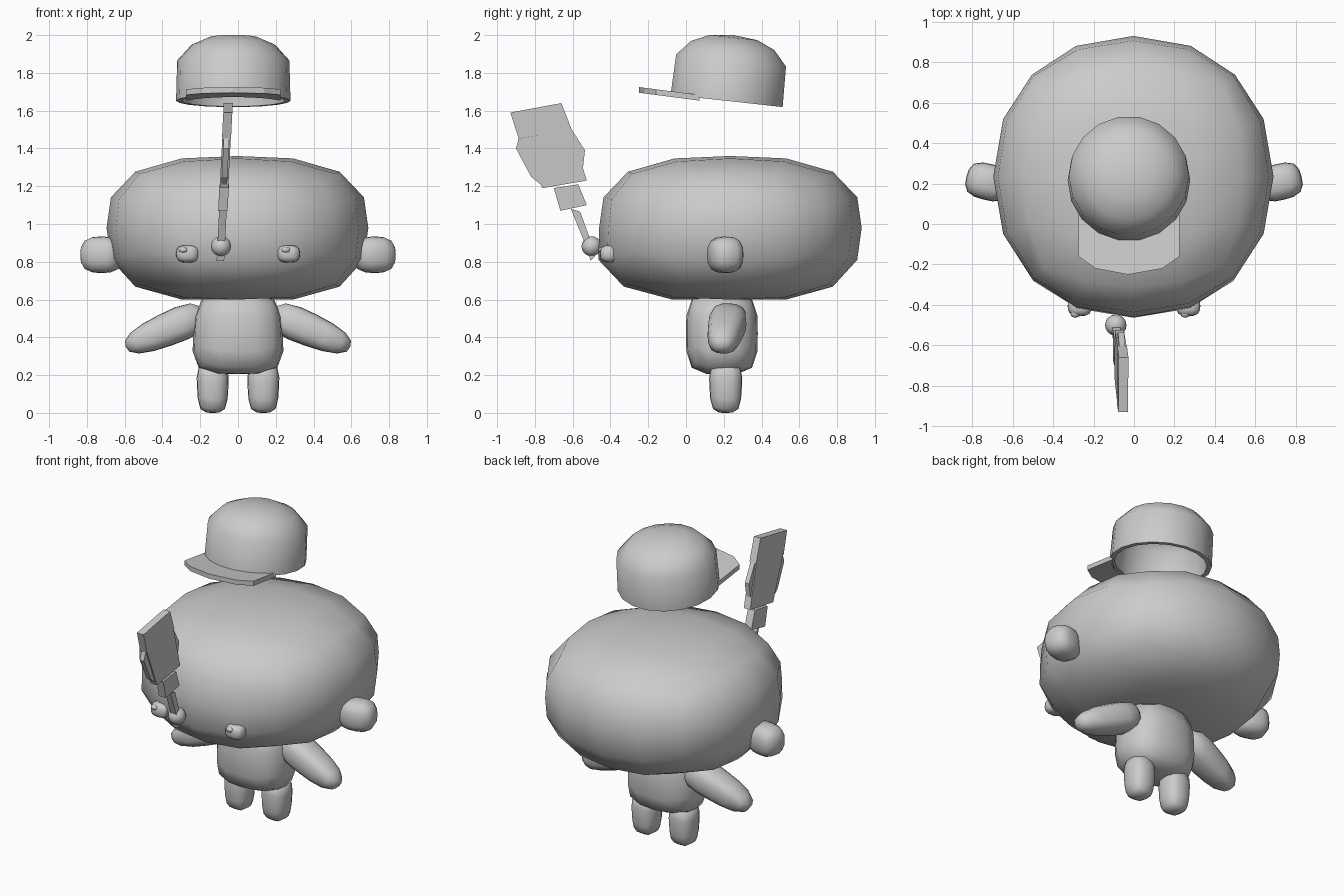
import bpy, bmesh, math
from mathutils import Matrix, Vector

if "Cube" in bpy.data.objects:
    bpy.data.objects.remove(bpy.data.objects["Cube"])

grey = bpy.data.materials.new("plain grey")
grey.diffuse_color = (0.6, 0.6, 0.6, 1)
grey.use_nodes = True
grey.node_tree.nodes["Principled BSDF"].inputs["Base Color"].default_value = grey.diffuse_color


def finish(name, bm, angle=None):
    bmesh.ops.recalc_face_normals(bm, faces=bm.faces)
    me = bpy.data.meshes.new(name)
    bm.to_mesh(me)
    bm.free()
    me.materials.append(grey)
    ob = bpy.data.objects.new(name, me)
    bpy.context.collection.objects.link(ob)
    if angle:
        bpy.ops.object.select_all(action='DESELECT')
        bpy.context.view_layer.objects.active = ob
        ob.select_set(True)
        bpy.ops.object.shade_smooth_by_angle(angle=math.radians(angle))
    return ob


def blob(name, centre, half, ph=2.3, pv=2.3, rot=None, shape=None, cuts=3):
    """Rounded cube made of a subdivided box swollen into a superellipsoid."""
    bm = bmesh.new()
    bmesh.ops.create_cube(bm, size=2)
    bmesh.ops.subdivide_edges(bm, edges=bm.edges[:], cuts=cuts, use_grid_fill=True)
    for v in bm.verts:
        p = Vector([c if abs(c) > 0.9 else c * 0.88 for c in v.co])
        n = ((abs(p.x) ** ph + abs(p.y) ** ph) ** (pv / ph) + abs(p.z) ** pv) ** (1 / pv)
        p = p / n
        if shape:
            p = shape(p)
        v.co = Vector([p[i] * half[i] for i in range(3)])
    if rot:
        bm.transform(rot)
    bm.transform(Matrix.Translation(centre))
    return finish(name, bm, 80)


def plate(name, outline, to_world):
    """Flat part: outline mapped to a pair of sides (0 and 1) and joined."""
    bm = bmesh.new()
    sides = [[bm.verts.new(to_world(a, b, s)) for a, b in outline] for s in (0, 1)]
    bm.faces.new(sides[0])
    bm.faces.new(sides[1][::-1])
    n = len(outline)
    for i in range(n):
        j = (i + 1) % n
        bm.faces.new((sides[0][i], sides[0][j], sides[1][j], sides[1][i]))
    bmesh.ops.triangulate(bm, faces=[f for f in bm.faces if len(f.verts) > 4])
    return finish(name, bm)


# head, slightly fuller at the lower front
def head_shape(p):
    if p.z < -0.3:
        p.z = max(-1, p.z * 1.05)
        if p.y < -0.3:
            p.y *= 1.04
    return p


blob("head", (-0.003, 0.235, 0.98), (0.693, 0.695, 0.38), 2.15, 2.8, shape=head_shape)


# torso, narrower at the top
def torso_shape(p):
    s = 0.96 - 0.05 * p.z
    return Vector((p.x * s, p.y, p.z))


blob("torso", (0, 0.19, 0.42), (0.247, 0.19, 0.215), 2.6, 4, shape=torso_shape)


# limbs taper towards their outer end
def leg_shape(p):
    return Vector((p.x * (0.95 + 0.08 * p.z), p.y * (0.95 + 0.08 * p.z), p.z))


def arm_shape(side):
    def shape(p):
        s = 1 - 0.18 * p.x * side
        return Vector((p.x, p.y * s, p.z * s))
    return shape


for side, label in ((-1, "left"), (1, "right")):
    blob(label + "_leg", (side * 0.134, 0.21, 0.13), (0.087, 0.09, 0.13), 2.6, 4, shape=leg_shape)
    tilt = Matrix.Rotation(side * math.radians(23), 4, 'Y') @ Matrix.Rotation(side * math.radians(-6), 4, 'Z')
    blob(label + "_arm", (side * 0.385, 0.21, 0.438), (0.228, 0.095, 0.088), 3.2, 2.8,
         rot=tilt, shape=arm_shape(side))
    turn = Matrix.Rotation(side * math.radians(14), 4, 'Z')
    blob(label + "_ear", (side * 0.722, 0.208, 0.837), (0.11, 0.09, 0.097), 3, 2.8, rot=turn)
    blob(label + "_eye", (side * 0.268, -0.405, 0.842), (0.06, 0.05, 0.046), 3, 3)
    blob(label + "_eye_glint", (side * 0.272 - 0.018, -0.44, 0.863), (0.026, 0.024, 0.017), cuts=1)

# ball at the foot of the paddle
bm = bmesh.new()
bmesh.ops.create_uvsphere(bm, u_segments=16, v_segments=10, radius=0.053)
bm.transform(Matrix.Translation((-0.09, -0.5, 0.882)))
finish("nose_ball", bm, 60)


# paddle: leaning flat pieces, outlines in y and z
def lean(thickness):
    def place(y, z, s):
        return Vector((-0.093 + 0.05 * (z - 0.81) + (s - 0.5) * thickness, y, z))
    return place


plate("paddle_handle", [(-0.505, 0.805), (-0.48, 0.83), (-0.515, 0.94), (-0.56, 1.065),
                        (-0.61, 1.08), (-0.54, 0.91)], lean(0.04))
plate("paddle_collar", [(-0.665, 1.07), (-0.525, 1.10), (-0.57, 1.21), (-0.70, 1.19)], lean(0.05))
plate("paddle_core", [(-0.76, 1.19), (-0.525, 1.23), (-0.61, 1.50), (-0.88, 1.45)], lean(0.045))
plate("paddle_tip", [(-0.885, 1.45), (-0.605, 1.50), (-0.66, 1.64), (-0.93, 1.59)], lean(0.048))
plate("paddle_edge", [(-0.77, 1.21), (-0.56, 1.30), (-0.545, 1.30), (-0.535, 1.39), (-0.605, 1.50),
                      (-0.885, 1.455), (-0.90, 1.40), (-0.82, 1.25)], lean(0.03))

# cap crown: open lathe with an inner wall, leaning backwards
profile = [(0, 0.35), (0.13, 0.337), (0.225, 0.295), (0.297, 0.215), (0.303, 0),
           (0.275, 0), (0.268, 0.2), (0.2, 0.27), (0, 0.315)]
bm = bmesh.new()
pts = [bm.verts.new((r, 0, z)) for r, z in profile]
edges = [bm.edges.new(pair) for pair in zip(pts, pts[1:])]
bmesh.ops.spin(bm, geom=pts + edges, cent=(0, 0, 0), axis=(0, 0, 1),
               angle=math.tau, steps=18, use_duplicate=False)
bmesh.ops.remove_doubles(bm, verts=bm.verts, dist=0.0005)
bm.transform(Matrix.Translation((-0.025, 0.215, 1.652)) @ Matrix.Rotation(math.radians(-6.3), 4, 'X'))
finish("cap_crown", bm, 42)

# cap brim: curved inner edge follows the crown
inner = [(-0.025 + 0.288 * math.sin(a), 0.215 - 0.288 * math.cos(a))
         for a in [math.radians(60 - 15 * i) for i in range(9)]]
outer = [(-0.275, -0.16), (-0.19, -0.22), (-0.03, -0.25), (0.14, -0.22), (0.225, -0.16)]
plate("cap_brim", inner + outer,
      lambda x, y, s: Vector((x, y, 1.695 - 0.13 * (y + 0.25) + 0.03 * s)))
